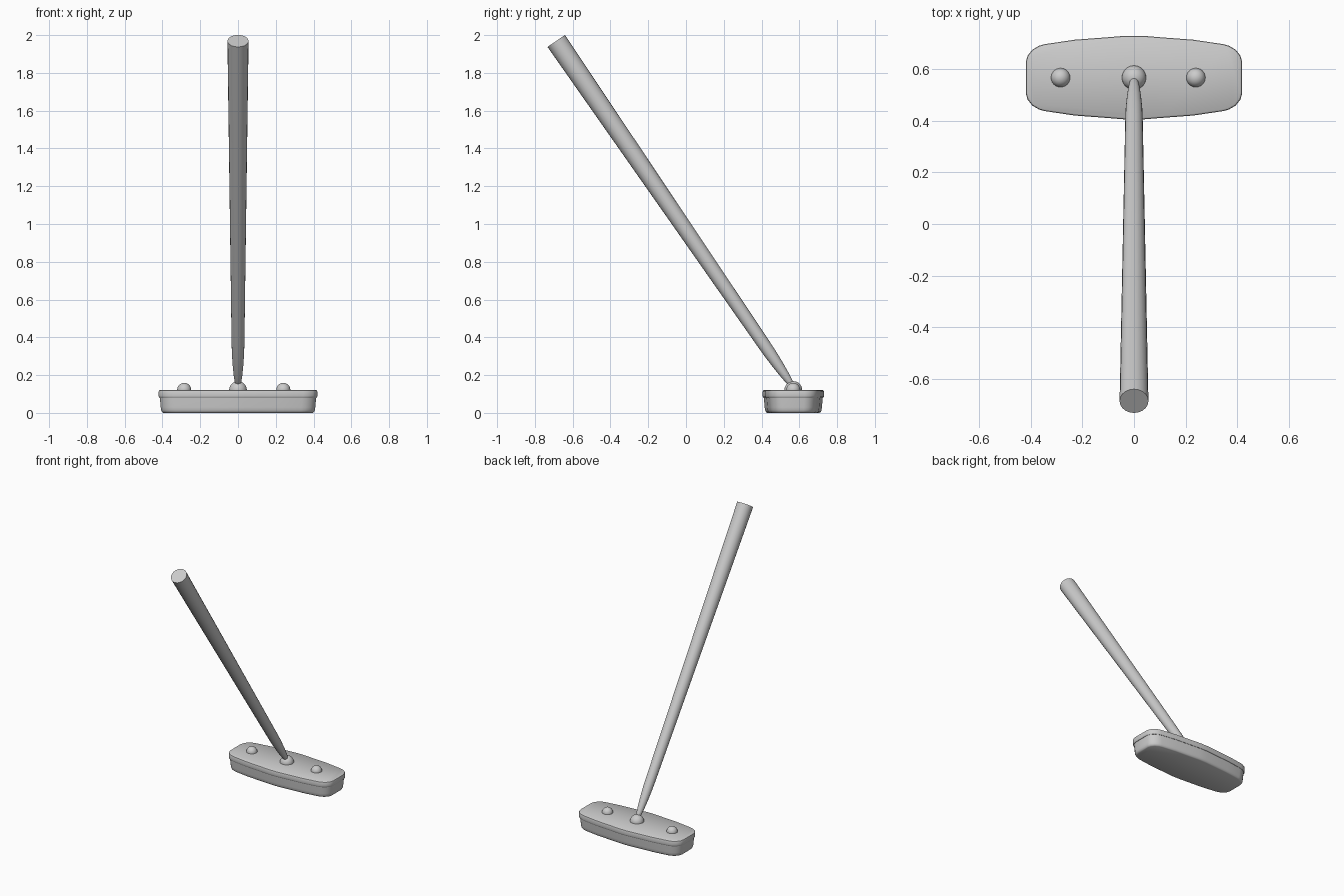
import bpy, bmesh, math
from mathutils import Vector

if "Cube" in bpy.data.objects:
    bpy.data.objects.remove(bpy.data.objects["Cube"])

CY = 0.568  # head centre in y


def finish(name, bm, angle=35):
    bmesh.ops.recalc_face_normals(bm, faces=bm.faces)
    me = bpy.data.meshes.new(name)
    bm.to_mesh(me)
    bm.free()
    ob = bpy.data.objects.new(name, me)
    bpy.context.collection.objects.link(ob)
    bpy.ops.object.select_all(action='DESELECT')
    ob.select_set(True)
    bpy.context.view_layer.objects.active = ob
    bpy.ops.object.shade_smooth_by_angle(angle=math.radians(angle))
    return ob


def loft(name, rings):
    """Skin a stack of closed rings and cap both ends."""
    bm = bmesh.new()
    vs = [[bm.verts.new(p) for p in r] for r in rings]
    n = len(vs[0])
    for a, b in zip(vs, vs[1:]):
        for i in range(n):
            j = (i + 1) % n
            bm.faces.new((a[i], a[j], b[j], b[i]))
    bm.faces.new(vs[0][::-1])
    bm.faces.new(vs[-1])
    return finish(name, bm)


# Head outline: one quarter, mirrored into a full loop
quarter = [(0.42, 0.06), (0.413, 0.085), (0.395, 0.108), (0.368, 0.124),
           (0.345, 0.13), (0.23, 0.147), (0.11, 0.156), (0.03, 0.1625)]
half = quarter + [(-x, y) for x, y in reversed(quarter)]
outline = half + [(-x, -y) for x, y in half]


def head_ring(z, inset):
    sx, sy = 1 - inset / 0.42, 1 - inset / 0.1625
    return [(x * sx, CY + y * sy, z) for x, y in outline]


# Lower block, slightly narrower than the top plate
loft("lower_block", [head_ring(z, i) for z, i in
     [(0, 0.025), (0.004, 0.018), (0.014, 0.013), (0.03, 0.011), (0.085, 0.006)]])
# Overhanging top plate with a softened rim
loft("top_plate", [head_ring(z, i) for z, i in
     [(0.08, 0.004), (0.085, 0.001), (0.09, 0), (0.112, 0), (0.118, 0.002), (0.122, 0.008)]])


# Round knobs half sunk into the plate
def knob(name, x, r, z):
    bm = bmesh.new()
    bmesh.ops.create_uvsphere(bm, u_segments=24, v_segments=14, radius=r)
    bmesh.ops.translate(bm, verts=bm.verts, vec=(x, CY, z))
    finish(name, bm)


knob("socket_ball", 0, 0.047, 0.121)
knob("left_knob", -0.285, 0.037, 0.122)
knob("right_knob", 0.24, 0.037, 0.122)

# Tapered handle with a narrowed tip
tip, end = Vector((0, 0.558, 0.15)), Vector((0, -0.687, 1.969))
axis = (end - tip).normalized()
side = Vector((1, 0, 0))
up = axis.cross(side)
length = (end - tip).length
N = 20
profile = [(0, 0.013), (0.02, 0.018), (0.06, 0.023), (0.12, 0.028),
           (0.2, 0.0325), (0.28, 0.034), (length, 0.056)]
loft("handle", [[tip + axis * d + (side * math.cos(2 * math.pi * k / N)
                 + up * math.sin(2 * math.pi * k / N)) * r for k in range(N)]
                for d, r in profile])
